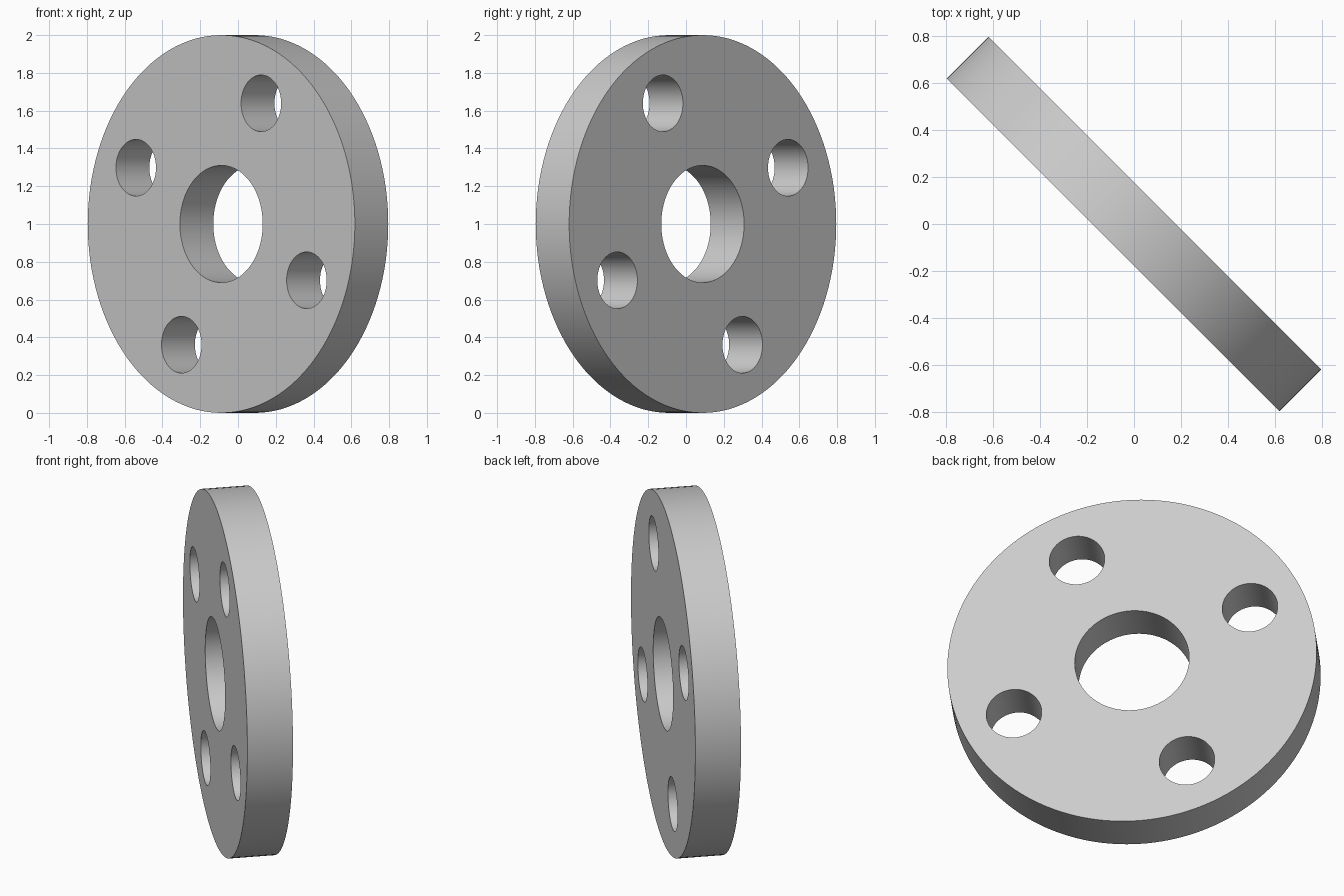
import bpy, bmesh
from math import radians, cos, sin
from mathutils import Matrix

if "Cube" in bpy.data.objects:
    bpy.data.objects.remove(bpy.data.objects["Cube"])

THICKNESS = 0.25
BOLT_CIRCLE = 0.705


def cylinders(name, specs, depth):
    """One mesh object holding a cylinder for each (x, y, radius, sides)."""
    bm = bmesh.new()
    for x, y, radius, sides in specs:
        bmesh.ops.create_cone(bm, cap_ends=True, segments=sides, radius1=radius,
                              radius2=radius, depth=depth,
                              matrix=Matrix.Translation((x, y, 0)))
    mesh = bpy.data.meshes.new(name)
    bm.to_mesh(mesh)
    bm.free()
    obj = bpy.data.objects.new(name, mesh)
    bpy.context.collection.objects.link(obj)
    # stand the disc on its rim, turned to the diagonal
    obj.location = (0, 0, 1)
    obj.rotation_euler = (radians(90), 0, radians(-45))
    return obj


# Plain grey metal
grey = bpy.data.materials.new("light grey")
grey.use_nodes = True
grey.diffuse_color = (0.6, 0.6, 0.6, 1)
grey.node_tree.nodes["Principled BSDF"].inputs["Base Color"].default_value = (0.6, 0.6, 0.6, 1)

# Flange disc
disc = cylinders("flange_disc", [(0, 0, 1, 128)], THICKNESS)
disc.data.materials.append(grey)

# Centre bore and four bolt holes
holes = [(0, 0, 0.31, 96)]
for i in range(4):
    a = radians(65 + 90 * i)
    holes.append((BOLT_CIRCLE * cos(a), BOLT_CIRCLE * sin(a), 0.15, 64))
cutter = cylinders("hole_cutter", holes, THICKNESS * 2)
cutter.data.materials.append(grey)
cutter.hide_render = True

cut = disc.modifiers.new("holes", 'BOOLEAN')
cut.operation = 'DIFFERENCE'
cut.solver = 'EXACT'
cut.object = cutter

bpy.ops.object.select_all(action='DESELECT')
bpy.context.view_layer.objects.active = disc
disc.select_set(True)
bpy.ops.object.modifier_apply(modifier=cut.name)
bpy.data.objects.remove(cutter)
bpy.ops.object.shade_smooth_by_angle(angle=radians(30))
